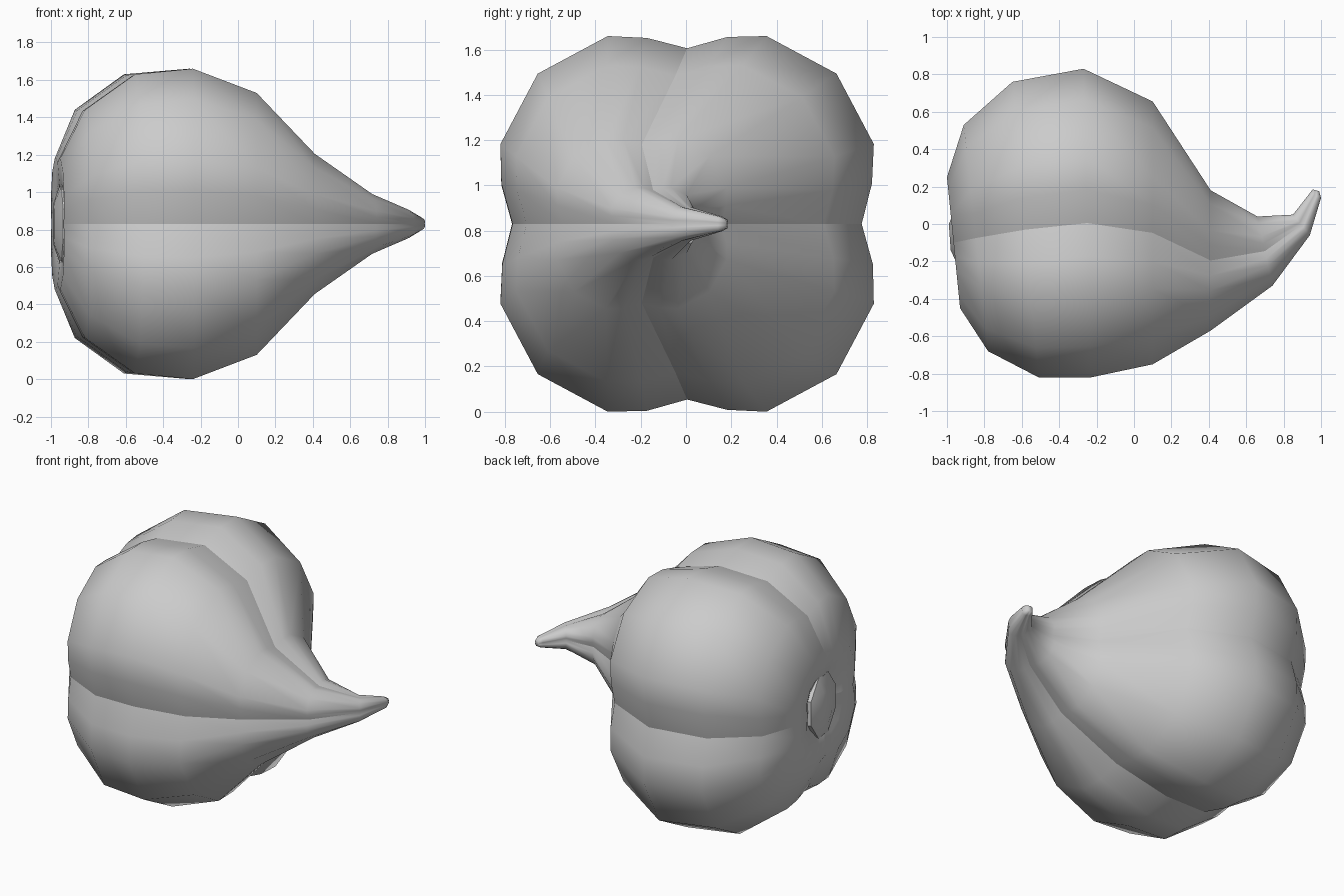
import bpy, bmesh
from mathutils import Vector

if "Cube" in bpy.data.objects:
    bpy.data.objects.remove(bpy.data.objects["Cube"])

CZ = 0.83  # height of the bulb's axis

# one quarter of the four-lobed cross-section, starting in a groove
QUARTER = [(0.935, 0), (0.99, 0.215), (1, 0.425), (0.8, 0.8), (0.425, 1), (0.215, 0.995)]
SECTION = []
for k in range(4):
    for a, b in QUARTER:
        for _ in range(k):
            a, b = -b, a
        SECTION.append((a, b))


def loft(name, rings, section, groove_step=0):
    """Skin tilted rings, each given as (+y end, -y end, z radius)."""
    bm = bmesh.new()
    loops = []
    for (ax, ay), (bx, by), rz in rings:
        mid = Vector(((ax + bx) / 2, (ay + by) / 2, CZ))
        side = Vector(((ax - bx) / 2, (ay - by) / 2, 0))
        loops.append([bm.verts.new(mid + side * u + Vector((0, 0, rz * v))) for u, v in section])
    n = len(section)
    for p, q in zip(loops, loops[1:]):
        for i in range(n):
            bm.faces.new((p[i], p[(i + 1) % n], q[(i + 1) % n], q[i]))
    bm.faces.new(loops[0])
    bm.faces.new(loops[-1])
    bmesh.ops.recalc_face_normals(bm, faces=bm.faces)
    for f in bm.faces:
        f.smooth = True
    # crisp creases along the grooves
    if groove_step:
        for p, q in zip(loops[:-3], loops[1:-2]):
            for i in range(0, n, groove_step):
                bm.edges.get((p[i], q[i])).smooth = False
    mesh = bpy.data.meshes.new(name)
    bm.to_mesh(mesh)
    bm.free()
    ob = bpy.data.objects.new(name, mesh)
    bpy.context.collection.objects.link(ob)
    return ob


# lobed bulb drawn out into a curled stem
loft("bulb", [
    ((-0.92, 0.03), (-0.89, -0.21), 0.12),
    ((-0.975, 0.12), (-0.93, -0.31), 0.21),
    ((-1.0, 0.25), (-0.93, -0.45), 0.35),
    ((-0.91, 0.53), (-0.78, -0.68), 0.61),
    ((-0.65, 0.76), (-0.51, -0.82), 0.80),
    ((-0.27, 0.83), (-0.23, -0.82), 0.83),
    ((0.1, 0.655), (0.1, -0.75), 0.70),
    ((0.41, 0.18), (0.41, -0.57), 0.375),
    ((0.66, 0.04), (0.74, -0.33), 0.16),
    ((0.85, 0.05), (0.94, -0.06), 0.075),
    ((0.94, 0.165), (1.0, 0.14), 0.033),
    ((0.955, 0.185), (0.99, 0.175), 0.02),
], SECTION, 6)

# flat root plug at the base
OCTAGON = [(1, 0.4), (0.4, 1), (-0.4, 1), (-1, 0.4), (-1, -0.4), (-0.4, -1), (0.4, -1), (1, -0.4)]
plug = loft("root_plug", [
    ((-0.92, 0.08), (-0.88, -0.26), 0.20),
    ((-0.965, 0.06), (-0.935, -0.24), 0.20),
    ((-0.99, 0.0), (-0.98, -0.14), 0.11),
], OCTAGON)
bpy.context.view_layer.objects.active = plug
plug.select_set(True)
bpy.ops.object.shade_smooth_by_angle(angle=0.6)
